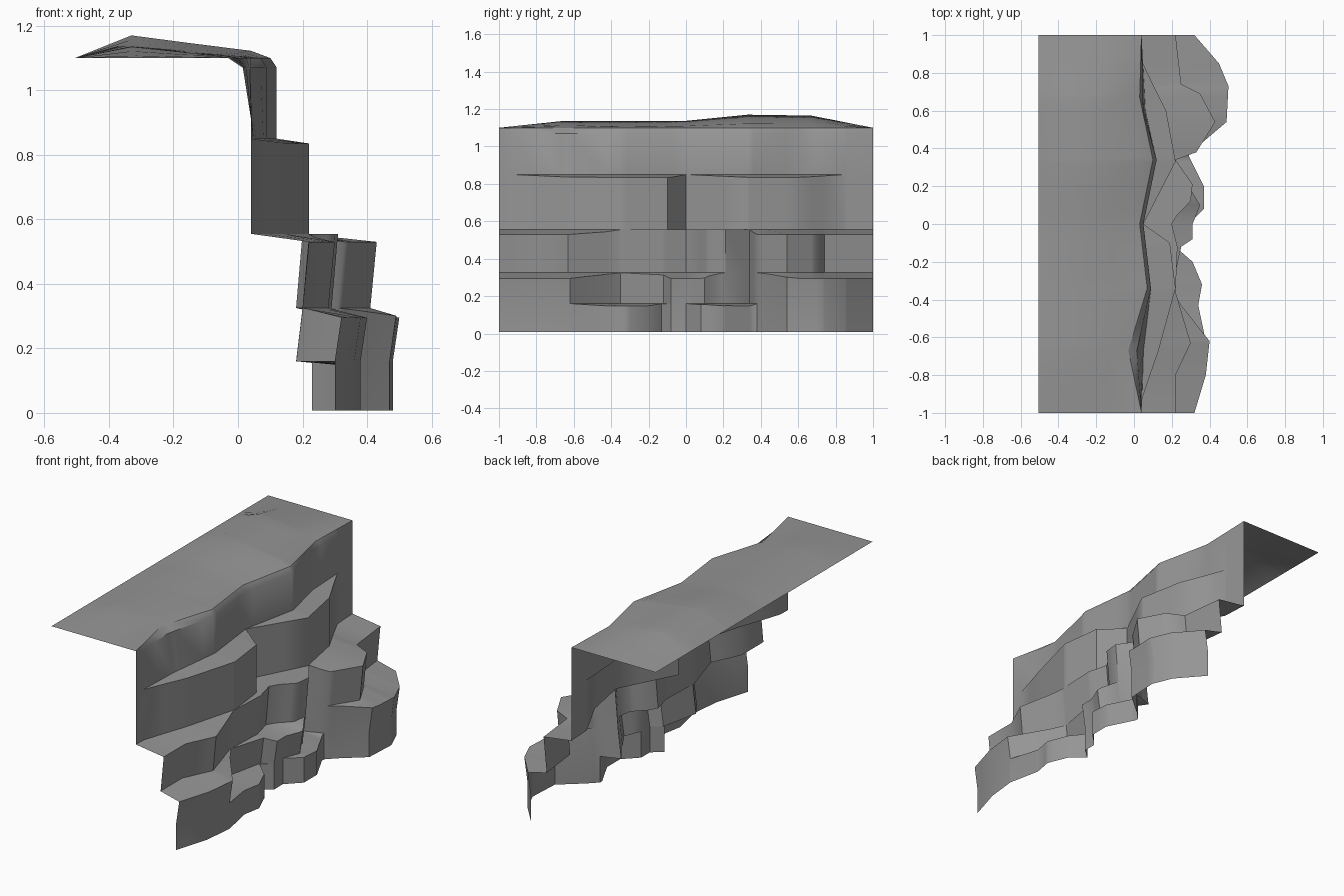
import bpy, bmesh, math

cube = bpy.data.objects.get("Cube")
if cube:
    bpy.data.objects.remove(cube, do_unlink=True)

# Single rock colour
rock = bpy.data.materials.new("rock_grey")
rock.use_nodes = True
colour = (0.3, 0.3, 0.3, 1)
rock.diffuse_color = colour
rock.node_tree.nodes["Principled BSDF"].inputs["Base Color"].default_value = colour


def lookup(outline, y):
    """Linear interpolation along an outline of (y, value) pairs."""
    if y <= outline[0][0]:
        return outline[0][1]
    for (ya, va), (yb, vb) in zip(outline, outline[1:]):
        if y <= yb:
            return va + (vb - va) * (y - ya) / (yb - ya)
    return outline[-1][1]


# Plan outlines of each rock tier, from the rim down to the foot: (y, x)
rim = [(-1, .04), (-.67, -.03), (-.34, .07), (0, .03), (.34, .1), (.67, .03), (1, .04)]
crest = [(-1, .04), (-.67, .015), (-.34, .09), (0, .05), (.34, .12), (.6, .05), (1, .04)]
crest_foot = [(-1, .04), (-.67, .05), (-.34, .09), (0, .05), (.34, .12), (.6, .06), (1, .04)]
upper = [(-1, .04), (-.93, .04), (-.67, .13), (-.34, .22), (-.1, .19), (0, .05),
         (.33, .22), (.6, .17), (.86, .04), (1, .04)]
middle = [(-1, .22), (-.8, .22), (-.63, .3), (-.36, .22), (-.12, .23), (0, .2),
          (.05, .23), (.12, .3), (.21, .31), (.34, .22), (.38, .33), (.54, .43),
          (.69, .35), (.74, .25), (1, .22)]
lower = [(-1, .32), (-.8, .38), (-.62, .4), (-.43, .25), (-.35, .2), (-.12, .25),
         (-.08, .31), (0, .31), (.1, .35), (.2, .29), (.34, .2), (.38, .31),
         (.43, .36), (.54, .49), (.73, .5), (.85, .45), (1, .32)]
foot = [(-1, .3), (-.8, .36), (-.62, .38), (-.43, .34), (-.32, .36), (-.2, .31),
        (-.13, .23), (-.08, .29), (0, .29), (.08, .37), (.2, .37), (.36, .29),
        (.4, 0), (1, 0)]

# Heights of the rolling plateau along two lines: (y, z)
ridge = [(-1, 1.1), (-.67, 1.135), (0, 1.137), (.33, 1.17), (.67, 1.165), (1, 1.1)]
brow = [(-1, 1.1), (-.67, 1.115), (-.3, 1.11), (0, 1.12), (.33, 1.145), (.67, 1.14), (1, 1.1)]

LEAN = .02


def cliff_section(y):
    """Stepped cross-section of the cliff, rim to foot."""
    a, b, c = lookup(crest, y), lookup(upper, y), lookup(middle, y)
    a_foot = lookup(crest_foot, y)
    b = max(b, a_foot)
    c = max(c, b)
    d = max(lookup(lower, y), c - LEAN)
    e = max(lookup(foot, y), d - LEAN)

    def lip(z, width, drop):
        return z - drop * min(1, width / .1)

    mid_drop = .025 if abs(y) > .35 else 0
    return [(lookup(rim, y), 1.1), (a, 1.07), (a_foot, .85),
            (b, lip(.85, b - a_foot, .015)), (b, .555),
            (c, lip(.555, c - b, mid_drop)), (c - LEAN, .325),
            (d, lip(.325, d - c + LEAN, .03)), (d - LEAN, .16),
            (e, lip(.16, e - d + LEAN, .012)), (e, .008)]


def plateau_section(y):
    """Cross-section of the top, back edge to rim."""
    edge = lookup(rim, y)
    return [(-.505, 1.1), (-.33, lookup(ridge, y)), (-.14, lookup(brow, y)),
            (edge - .06, (lookup(brow, y) + 1.1) / 2), (edge, 1.1)]


def loft(name, section, stations):
    """Skin an open sheet through the sections at every station."""
    bm = bmesh.new()
    rows = [[bm.verts.new((x, y, z)) for x, z in section(y)] for y in stations]
    for r, s in zip(rows, rows[1:]):
        for k in range(len(r) - 1):
            bm.faces.new((r[k], r[k + 1], s[k + 1], s[k]))
    bmesh.ops.remove_doubles(bm, verts=bm.verts, dist=.0005)
    mesh = bpy.data.meshes.new(name)
    bm.to_mesh(mesh)
    bm.free()
    mesh.materials.append(rock)
    obj = bpy.data.objects.new(name, mesh)
    bpy.context.collection.objects.link(obj)
    bpy.ops.object.select_all(action='DESELECT')
    obj.select_set(True)
    bpy.context.view_layer.objects.active = obj
    bpy.ops.object.shade_smooth_by_angle(angle=math.radians(40))
    return obj


# Sample wherever any outline bends
outlines = (rim, crest, crest_foot, upper, middle, lower, foot, ridge, brow)
stations = sorted({y for line in outlines for y, _ in line})

loft("cliff_face", cliff_section, stations)
loft("plateau_top", plateau_section, stations)
